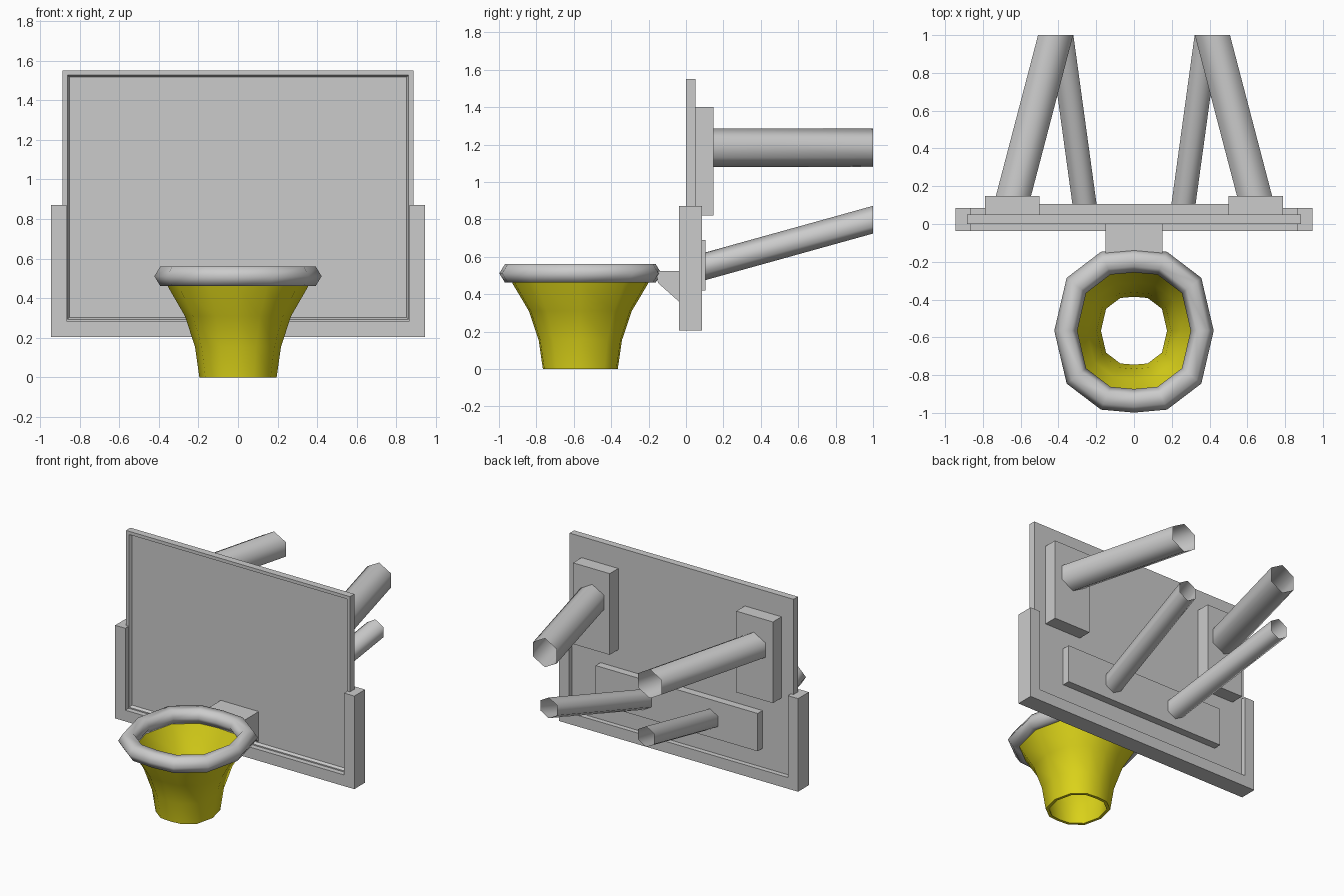
import bpy, bmesh
from mathutils import Vector

if "Cube" in bpy.data.objects:
    bpy.data.objects.remove(bpy.data.objects["Cube"])


def finish(bm, name, smooth=None, mat=None):
    bmesh.ops.recalc_face_normals(bm, faces=bm.faces)
    me = bpy.data.meshes.new(name)
    bm.to_mesh(me)
    bm.free()
    ob = bpy.data.objects.new(name, me)
    bpy.context.collection.objects.link(ob)
    if mat:
        me.materials.append(mat)
    if smooth is not None:
        bpy.ops.object.select_all(action='DESELECT')
        ob.select_set(True)
        bpy.context.view_layer.objects.active = ob
        bpy.ops.object.shade_smooth_by_angle(angle=smooth)
    return ob


def box_bm(x0, x1, y0, y1, z0, z1):
    bm = bmesh.new()
    bmesh.ops.create_cube(bm, size=1)
    bmesh.ops.scale(bm, vec=(x1 - x0, y1 - y0, z1 - z0), verts=bm.verts)
    bmesh.ops.translate(bm, vec=((x0 + x1) / 2, (y0 + y1) / 2, (z0 + z1) / 2), verts=bm.verts)
    return bm


def prism(name, points, offset):
    bm = bmesh.new()
    face = bm.faces.new([bm.verts.new(p) for p in points])
    new = bmesh.ops.extrude_face_region(bm, geom=[face], use_keep_orig=True)
    verts = [g for g in new['geom'] if isinstance(g, bmesh.types.BMVert)]
    bmesh.ops.translate(bm, vec=offset, verts=verts)
    return finish(bm, name)


def loft(name, rings, smooth, closed=False, mat=None):
    bm = bmesh.new()
    loops = [[bm.verts.new(p) for p in ring] for ring in rings]
    if closed:
        loops.append(loops[0])
    for a, b in zip(loops, loops[1:]):
        for i in range(len(a)):
            j = (i + 1) % len(a)
            bm.faces.new((a[i], a[j], b[j], b[i]))
    return finish(bm, name, smooth, mat)


# Backboard with a shallow recess in its front face
bm = box_bm(-0.885, 0.885, 0, 0.05, 0.27, 1.55)
bm.normal_update()
front = min(bm.faces, key=lambda f: f.calc_center_median().y)
bmesh.ops.inset_region(bm, faces=[front], thickness=0.033)
bmesh.ops.inset_region(bm, faces=[front], thickness=0.014, depth=-0.02)
finish(bm, "backboard")

# U-shaped pad around the lower edge
pad = [(-0.945, 0.205), (0.945, 0.205), (0.945, 0.87), (0.865, 0.87),
       (0.865, 0.285), (-0.865, 0.285), (-0.865, 0.87), (-0.945, 0.87)]
prism("edge_pad", [(x, -0.037, z) for x, z in pad], (0, 0.122, 0))

# Rim bracket
bracket = [(0.03, 0.525), (-0.16, 0.525), (-0.15, 0.46), (0.03, 0.30)]
prism("rim_bracket", [(-0.15, y, z) for y, z in bracket], (0.30, 0, 0))

# Twelve-sided outline shared by rim and net
QUARTER = [(1, 0), (0.845, 0.663), (0.415, 0.99), (0, 1.027)]
OUTLINE = (QUARTER + [(-x, y) for x, y in QUARTER[-2::-1]]
           + [(-x, -y) for x, y in QUARTER[1:]] + [(x, -y) for x, y in QUARTER[-2:0:-1]])


def outline(r, z):
    return [(x * r, -0.565 + y * r, z) for x, y in OUTLINE]


# Rim: hexagonal tube section swept round the outline
section = [(0.422, 0.511), (0.392, 0.561), (0.331, 0.561),
           (0.300, 0.511), (0.331, 0.461), (0.392, 0.461)]
loft("rim", [outline(r, z) for r, z in section], 3.14, closed=True)

# Net with thin wall
yellow = bpy.data.materials.new("net_yellow")
yellow.diffuse_color = (0.72, 0.66, 0.01, 1)
yellow.use_nodes = True
yellow.node_tree.nodes["Principled BSDF"].inputs["Base Color"].default_value = yellow.diffuse_color
wall = [(0.365, 0.50), (0.352, 0.455), (0.268, 0.31), (0.217, 0.155), (0.195, 0)]
profile = wall + [(r - 0.02, z) for r, z in reversed(wall)]
loft("net", [outline(r, z) for r, z in profile], 0.9, closed=True, mat=yellow)

# Rear mounting plates
finish(box_bm(-0.64, 0.64, 0.05, 0.105, 0.42, 0.69), "lower_plate")


def hex_tube(name, start, end, w, h):
    hexagon = [(0, h), (w, h / 2), (w, -h / 2), (0, -h), (-w, -h / 2), (-w, h / 2)]
    loft(name, [[Vector(c) + Vector((x, 0, z)) for x, z in hexagon] for c in (start, end)], 3.14)


# Upper plates and open support tubes on both sides
for s, side in ((-1, "left"), (1, "right")):
    xs = sorted((s * 0.50, s * 0.79))
    finish(box_bm(xs[0], xs[1], 0.05, 0.147, 0.82, 1.40), side + "_upper_plate")
    hex_tube(side + "_upper_tube", (s * 0.643, 0.13, 1.183), (s * 0.415, 1, 1.183), 0.093, 0.103)
    hex_tube(side + "_lower_tube", (s * 0.26, 0.09, 0.545), (s * 0.385, 1, 0.798), 0.064, 0.074)
